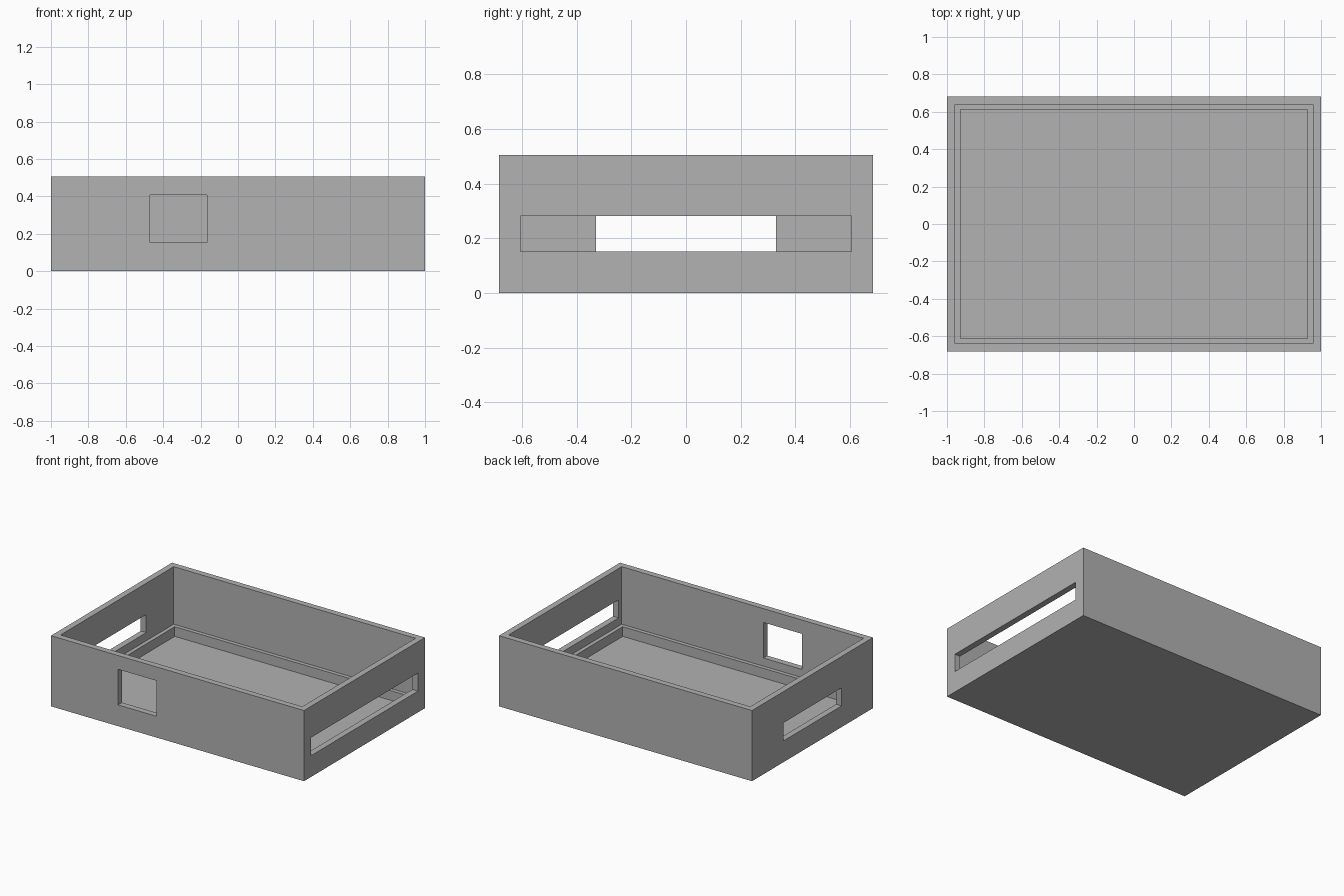
import bpy

default_cube = bpy.data.objects.get("Cube")
if default_cube:
    bpy.data.objects.remove(default_cube, do_unlink=True)

HALF_X, HALF_Y, HEIGHT = 1.0, 0.683, 0.505
WALL, LIP = 0.044, 0.072
FLOOR_Z, LEDGE_Z, SILL_Z = 0.025, 0.094, 0.152

grey = bpy.data.materials.new("plain grey")
grey.use_nodes = True
colour = (0.445, 0.445, 0.445, 1)
grey.diffuse_color = colour
grey.node_tree.nodes["Principled BSDF"].inputs["Base Color"].default_value = colour


def box(name, low, high):
    """Axis-aligned box between two corners."""
    bpy.ops.mesh.primitive_cube_add(size=1)
    obj = bpy.context.object
    obj.name = name
    for v in obj.data.vertices:
        v.co = [a + (c + 0.5) * (b - a) for a, b, c in zip(low, high, v.co)]
    obj.data.materials.append(grey)
    return obj


def cut(target, name, low, high):
    """Subtract a box from the target and discard the cutter."""
    cutter = box(name, low, high)
    cutter.hide_render = True
    bpy.context.view_layer.objects.active = target
    mod = target.modifiers.new(name, "BOOLEAN")
    mod.operation = "DIFFERENCE"
    mod.solver = "EXACT"
    mod.object = cutter
    bpy.ops.object.modifier_apply(modifier=mod.name)
    bpy.data.objects.remove(cutter, do_unlink=True)


# Open tray with a stepped cavity
tray = box("tray", (-HALF_X, -HALF_Y, 0), (HALF_X, HALF_Y, HEIGHT))
for name, inset, bottom in (("cavity", WALL, LEDGE_Z), ("floor_recess", LIP, FLOOR_Z)):
    x, y = HALF_X - inset, HALF_Y - inset
    cut(tray, name, (-x, -y, bottom), (x, y, HEIGHT + 0.1))

# Window in the front wall
cut(tray, "front_window", (-0.47, -HALF_Y - 0.1, SILL_Z), (-0.165, -HALF_Y + 0.1, 0.406))

# Long slot in one end wall, short slot in the other
for name, side, half_width in (("long_slot", 1, 0.605), ("short_slot", -1, 0.329)):
    middle = side * HALF_X
    cut(tray, name, (middle - 0.1, -half_width, SILL_Z), (middle + 0.1, half_width, 0.281))
